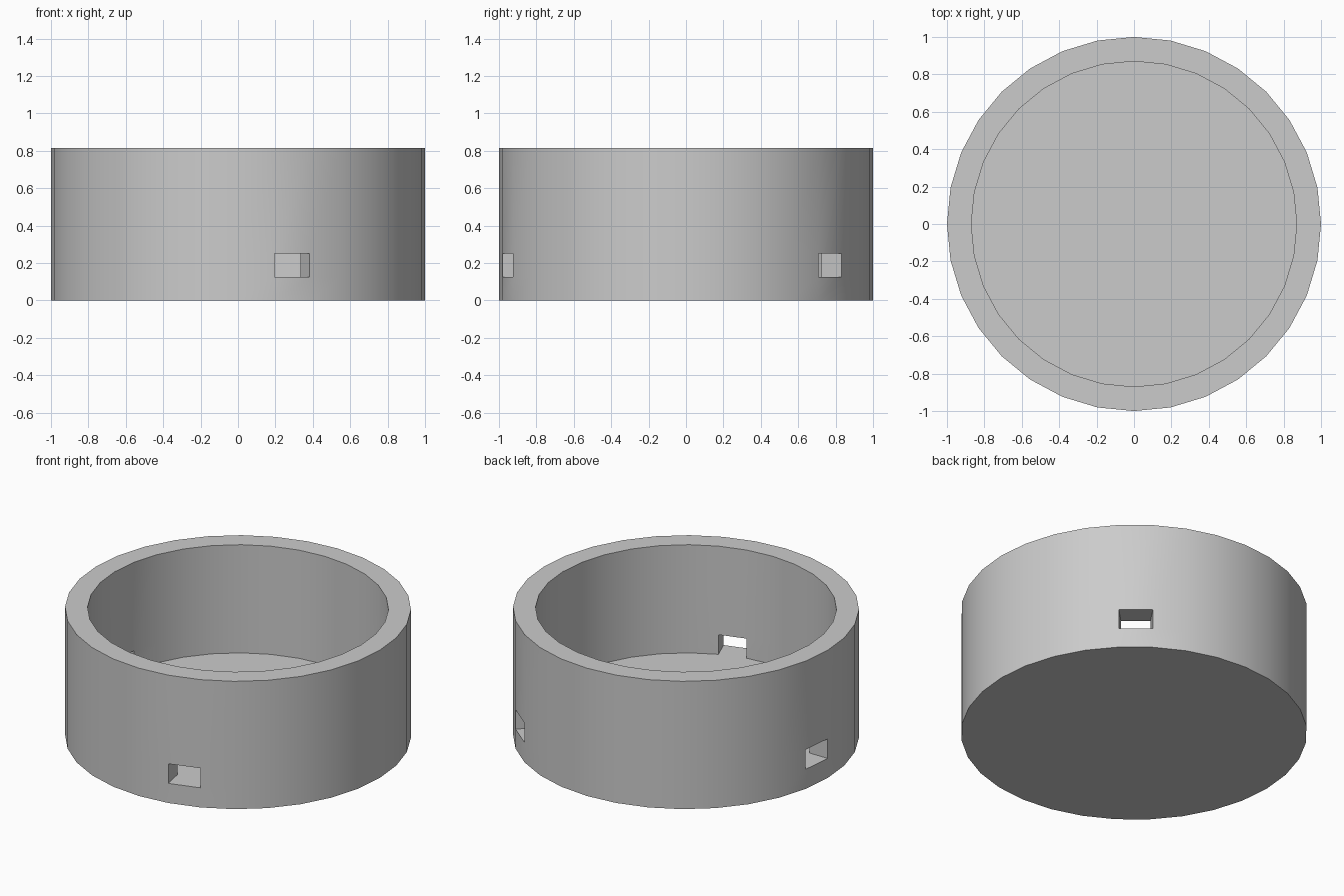
import bpy, bmesh
from math import cos, sin, tau, radians

SIDES = 32
OUTER, INNER = 1.0, 0.87
FLOOR, SLOT_TOP, RIM = 0.125, 0.25, 0.815
SLOTS = {4, 15, 25}   # wall segments cut by a slot

cube = bpy.data.objects.get("Cube")
if cube:
    bpy.data.objects.remove(cube, do_unlink=True)


def flat_material(name, value):
    mat = bpy.data.materials.new(name)
    mat.use_nodes = True
    colour = (value, value, value, 1)
    mat.diffuse_color = colour
    mat.node_tree.nodes["Principled BSDF"].inputs["Base Color"].default_value = colour
    return mat


bm = bmesh.new()


def ring(radius, z):
    return [bm.verts.new((radius * cos(tau * i / SIDES), radius * sin(tau * i / SIDES), z))
            for i in range(SIDES)]


def band(a, b, skip=()):
    """Join two rings with quads, leaving the skipped segments open."""
    for i in range(SIDES):
        if i not in skip:
            j = (i + 1) % SIDES
            bm.faces.new((a[i], a[j], b[j], b[i]))


# Outer wall, rim and inner wall
out_base, out_low, out_high, out_rim = [ring(OUTER, z) for z in (0, FLOOR, SLOT_TOP, RIM)]
in_low, in_high, in_rim = [ring(INNER, z) for z in (FLOOR, SLOT_TOP, RIM)]
band(out_base, out_low)
band(out_low, out_high, SLOTS)
band(out_high, out_rim)
band(out_rim, in_rim)
band(in_rim, in_high)
band(in_high, in_low, SLOTS)

# Underside and inside floor
bm.faces.new(out_base)
bm.faces.new(in_low)

# Linings of the slots through the wall
for i in SLOTS:
    j = (i + 1) % SIDES
    outside = [out_low[i], out_low[j], out_high[j], out_high[i]]
    inside = [in_low[i], in_low[j], in_high[j], in_high[i]]
    for k in range(4):
        n = (k + 1) % 4
        bm.faces.new((outside[k], outside[n], inside[n], inside[k]))

bmesh.ops.recalc_face_normals(bm, faces=bm.faces)
mesh = bpy.data.meshes.new("round_cup")
bm.to_mesh(mesh)
bm.free()

cup = bpy.data.objects.new("round_cup", mesh)
bpy.context.collection.objects.link(cup)
mesh.materials.append(flat_material("light_grey", 0.6))

# Smooth walls with crisp rim and slot edges
bpy.ops.object.select_all(action="DESELECT")
cup.select_set(True)
bpy.context.view_layer.objects.active = cup
bpy.ops.object.shade_smooth_by_angle(angle=radians(30))
